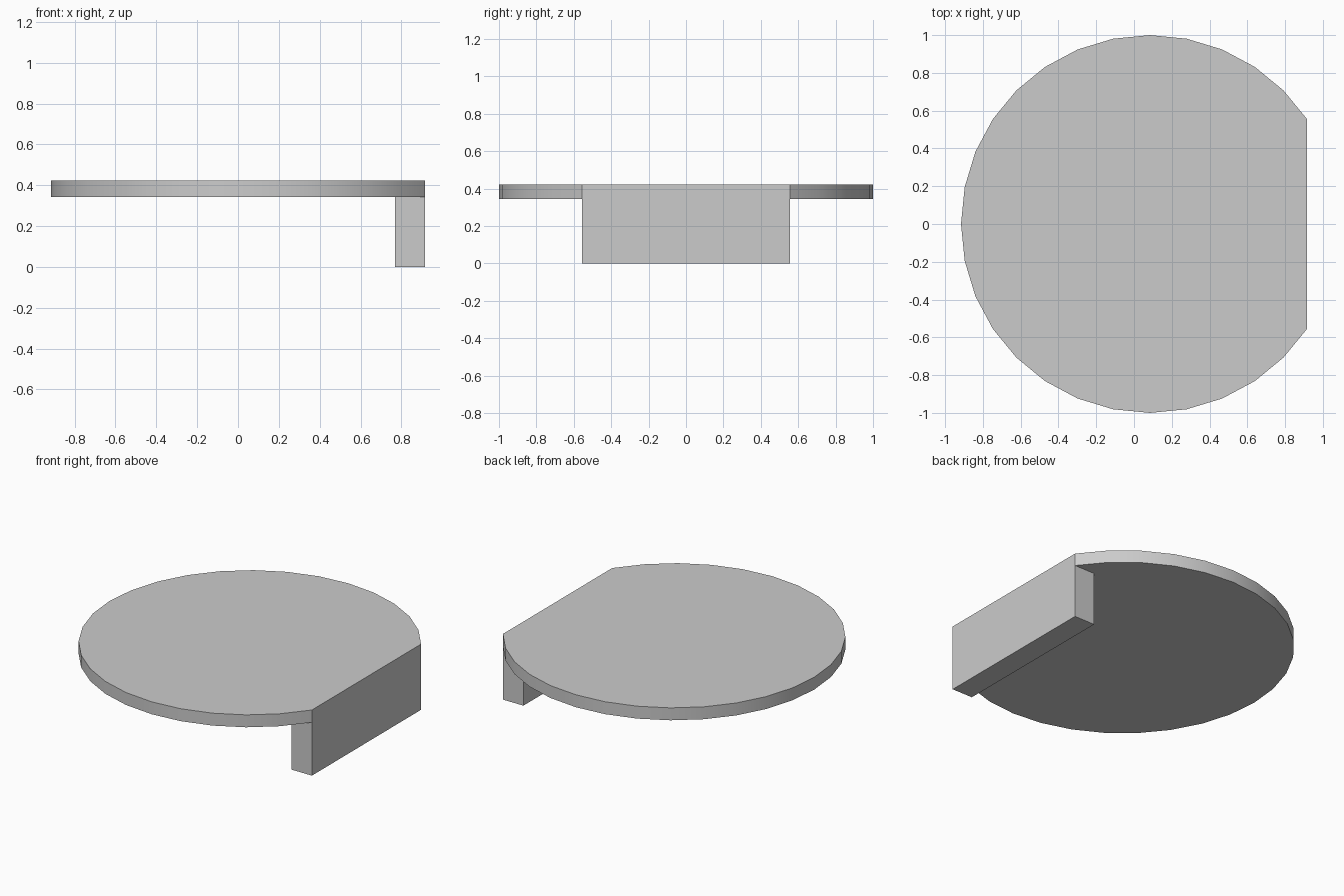
import bpy, bmesh
from math import sin, cos, radians

if "Cube" in bpy.data.objects:
    bpy.data.objects.remove(bpy.data.objects["Cube"])

SEGMENTS = 32
STEP = 360 / SEGMENTS
CUT = 3                                    # rim steps removed on each side of +x
CX = (1 - cos(radians(CUT * STEP))) / 2    # disc centre that centres the model
FLAT_X = CX + cos(radians(CUT * STEP))
HALF_W = sin(radians(CUT * STEP))


def extrude_outline(name, outline, z0, z1):
    bm = bmesh.new()
    face = bm.faces.new([bm.verts.new((x, y, z0)) for x, y in outline])
    top = bmesh.ops.extrude_face_region(bm, geom=[face], use_keep_orig=True)["geom"]
    bmesh.ops.translate(bm, vec=(0, 0, z1 - z0),
                        verts=[v for v in top if isinstance(v, bmesh.types.BMVert)])
    bmesh.ops.recalc_face_normals(bm, faces=bm.faces)
    mesh = bpy.data.meshes.new(name)
    bm.to_mesh(mesh)
    bm.free()
    obj = bpy.data.objects.new(name, mesh)
    bpy.context.collection.objects.link(obj)
    return obj


# Round top with one straight edge
angles = [radians(i * STEP) for i in range(CUT, SEGMENTS - CUT + 1)]
top = extrude_outline("round_top", [(CX + cos(a), sin(a)) for a in angles], 0.343, 0.423)
bpy.context.view_layer.objects.active = top
top.select_set(True)
bpy.ops.object.shade_smooth_by_angle(angle=radians(30))

# Support block flush with the straight edge
extrude_outline("support_block", [(0.77, -HALF_W), (FLAT_X, -HALF_W),
                                  (FLAT_X, HALF_W), (0.77, HALF_W)], 0, 0.343)
